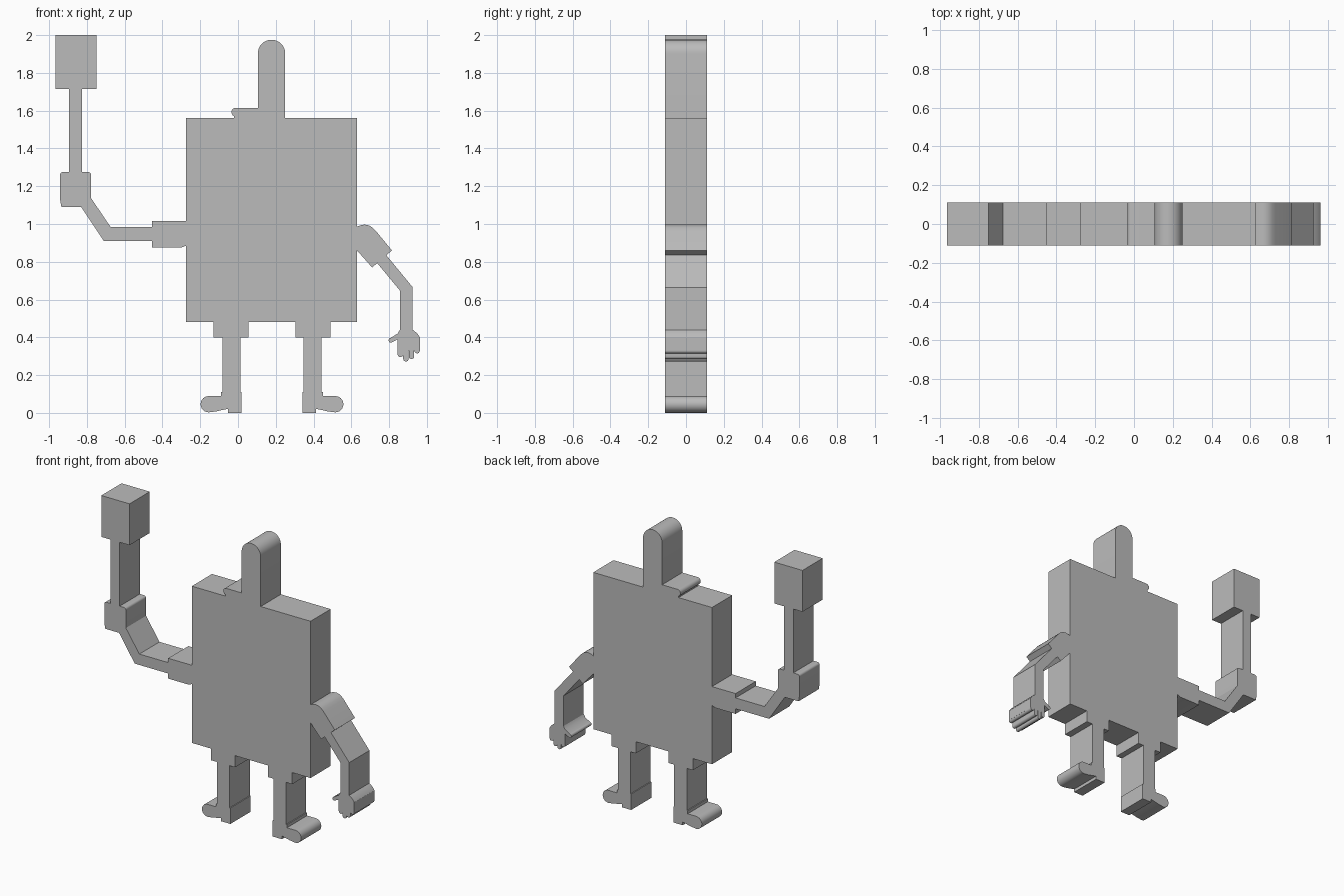
import bpy, bmesh
from math import sin, cos, radians

cube = bpy.data.objects.get("Cube")
if cube:
    bpy.data.objects.remove(cube, do_unlink=True)

HALF_DEPTH = 0.11
LEG_MIRROR = 0.18

grey = bpy.data.materials.new("plain grey")
grey.use_nodes = True
grey.diffuse_color = (0.5, 0.5, 0.5, 1)
grey.node_tree.nodes["Principled BSDF"].inputs["Base Color"].default_value = (0.5, 0.5, 0.5, 1)


def arc(x, z, r, start, end, steps=10):
    """Points along a circular arc, angles in degrees."""
    angles = [radians(start + (end - start) * i / steps) for i in range(steps + 1)]
    return [(x + r * cos(a), z + r * sin(a)) for a in angles]


def box(x0, x1, z0, z1):
    return [(x0, z0), (x1, z0), (x1, z1), (x0, z1)]


def rounded_box(x0, x1, z0, z1, r):
    return (arc(x1 - r, z1 - r, r, 0, 90, 4) + arc(x0 + r, z1 - r, r, 90, 180, 4)
            + arc(x0 + r, z0 + r, r, 180, 270, 4) + arc(x1 - r, z0 + r, r, 270, 360, 4))


def mirrored(points):
    return [(2 * LEG_MIRROR - x, z) for x, z in points]


def slab(name, points):
    """Extrude a front profile through the full thickness."""
    bm = bmesh.new()
    face = bm.faces.new([bm.verts.new((x, -HALF_DEPTH, z)) for x, z in points])
    out = bmesh.ops.extrude_face_region(bm, geom=[face])["geom"]
    bmesh.ops.translate(bm, vec=(0, 2 * HALF_DEPTH, 0),
                        verts=[g for g in out if isinstance(g, bmesh.types.BMVert)])
    bmesh.ops.recalc_face_normals(bm, faces=bm.faces)
    mesh = bpy.data.meshes.new(name)
    bm.to_mesh(mesh)
    bm.free()
    mesh.materials.append(grey)
    obj = bpy.data.objects.new(name, mesh)
    bpy.context.collection.objects.link(obj)
    obj.select_set(True)
    bpy.context.view_layer.objects.active = obj


bpy.ops.object.select_all(action="DESELECT")

# Body, tall rounded head piece and small side tab
slab("body", box(-0.275, 0.63, 0.48, 1.56))
slab("head_post", [(0.105, 1.56), (0.25, 1.56)] + arc(0.1775, 1.903, 0.0725, 0, 180, 16))
slab("head_tab", [(-0.02, 1.56), (0.105, 1.56), (0.105, 1.615)]
     + arc(-0.012, 1.592, 0.023, 90, 250, 8))

# Raised right arm holding the mallet
slab("right_sleeve", [(-0.275, 0.885), (-0.30, 0.875), (-0.455, 0.875),
                      (-0.455, 1.015), (-0.275, 1.015)])
slab("right_arm", [(-0.455, 0.91), (-0.71, 0.91), (-0.83, 1.09), (-0.78, 1.14),
                   (-0.675, 0.985), (-0.455, 0.985)])
slab("right_hand", arc(-0.793, 1.26, 0.015, 0, 90, 4) + arc(-0.927, 1.26, 0.015, 90, 180, 4)
     + [(-0.942, 1.13), (-0.935, 1.09), (-0.83, 1.09), (-0.778, 1.135)])
slab("mallet_handle", box(-0.895, -0.825, 1.275, 1.715))
slab("mallet_head", box(-0.965, -0.75, 1.715, 2.0))

# Lowered left arm
slab("left_sleeve", [(0.63, 0.86), (0.71, 0.77), (0.737, 0.793), (0.785, 0.835),
                     (0.815, 0.86), (0.73, 0.963), (0.713, 0.98), (0.695, 0.992),
                     (0.67, 0.997), (0.645, 0.992), (0.63, 0.985)])
slab("left_arm", [(0.737, 0.793), (0.857, 0.648), (0.857, 0.44), (0.925, 0.44),
                  (0.925, 0.665), (0.785, 0.835)])
slab("left_hand", [(0.857, 0.44), (0.845, 0.42), (0.81, 0.398)]
     + arc(0.81, 0.385, 0.013, 90, 290, 8)
     + [(0.845, 0.39), (0.845, 0.33), (0.963, 0.33), (0.963, 0.40), (0.948, 0.422), (0.925, 0.44)])

# Four fingertips
for i, tip in enumerate((0.295, 0.272, 0.285, 0.315)):
    left = 0.845 + i * 0.0295
    slab(f"left_finger_{i + 1}", [(left, 0.33)] + arc(left + 0.0145, tip + 0.0145, 0.0145, 180, 360, 8)
         + [(left + 0.029, 0.33)])

# Legs with cuffs and shoes, reflected across the body centre
parts = {
    "cuff": box(0.305, 0.49, 0.40, 0.48),
    "leg": box(0.347, 0.443, 0.11, 0.40),
    "shoe": [(0.341, 0.11), (0.341, 0.0), (0.412, 0.0), (0.412, 0.022), (0.44, 0.016), (0.475, 0.008)]
    + arc(0.515, 0.046, 0.043, -90, 90, 12) + [(0.45, 0.089), (0.45, 0.11)],
}
for part, points in parts.items():
    slab(f"left_{part}", points)
    slab(f"right_{part}", mirrored(points))

bpy.ops.object.shade_smooth_by_angle(angle=radians(30))
